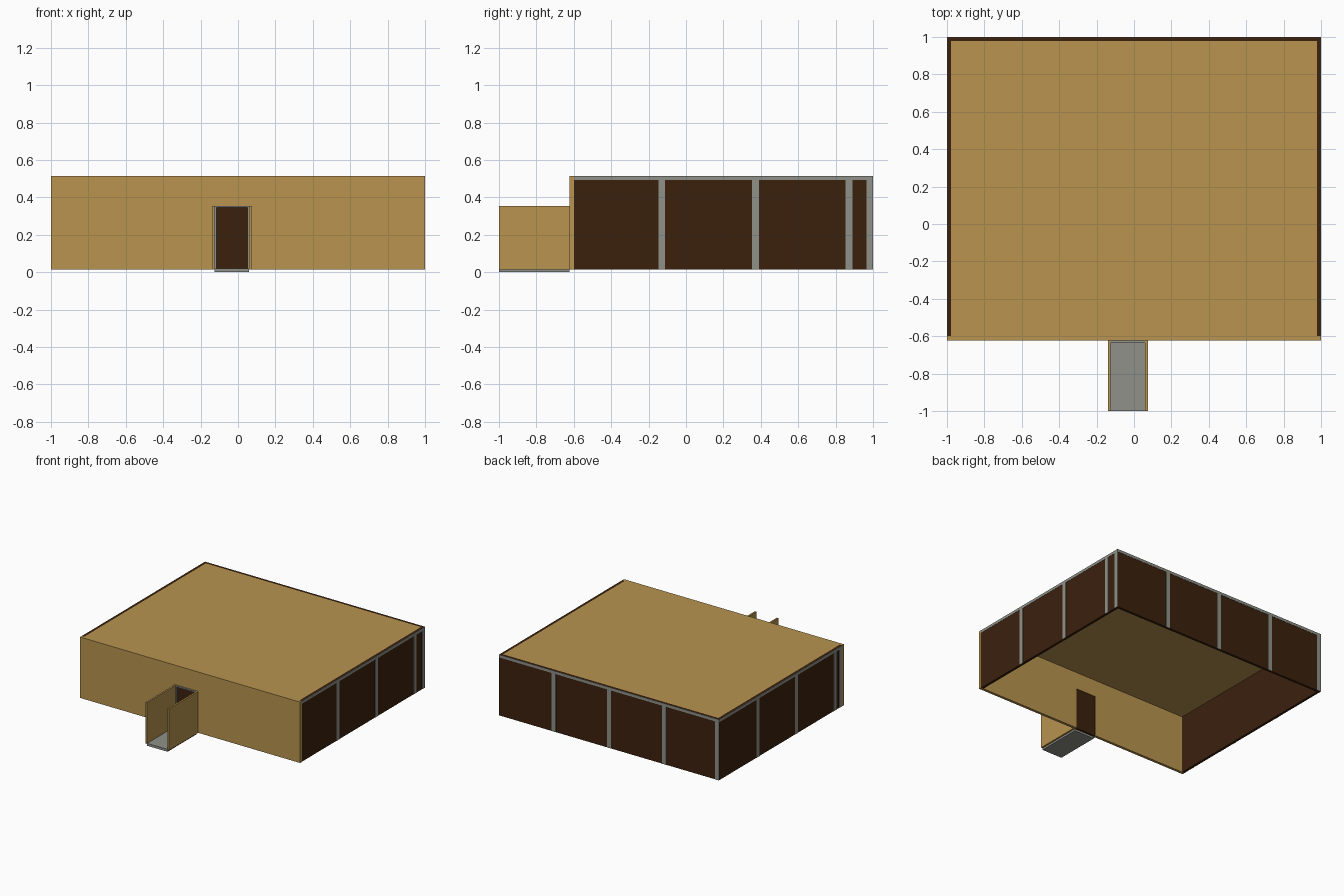
import bpy

if "Cube" in bpy.data.objects:
    bpy.data.objects.remove(bpy.data.objects["Cube"])


def material(name, rgb):
    m = bpy.data.materials.new(name)
    m.diffuse_color = (*rgb, 1.0)
    m.use_nodes = True
    m.node_tree.nodes["Principled BSDF"].inputs["Base Color"].default_value = m.diffuse_color
    return m


TAN = material("tan_wood", (0.479, 0.296, 0.078))
BROWN = material("dark_brown", (0.044, 0.015, 0.004))
GREY = material("grey_metal", (0.275, 0.285, 0.250))


def box(name, x, y, z, mat):
    """Box from (min, max) ranges on each axis."""
    bpy.ops.mesh.primitive_cube_add(size=1)
    o = bpy.context.object
    o.name = name
    for v in o.data.vertices:
        v.co = [r[0] if c < 0 else r[1] for c, r in zip(v.co, (x, y, z))]
    o.data.materials.append(mat)
    return o


BOT, TOP = 0.015, 0.515
FRONT, INNER = -0.622, -0.60      # front wall outer and inner faces
DL, DR, DTOP = -0.125, 0.06, 0.355  # doorway
SKIN = 0.002                      # thickness of the grey strips
T = 0.022                         # wall thickness

# Front wall around the doorway
box("front_wall_left", (-1, DL), (FRONT, INNER), (BOT, TOP), TAN)
box("front_wall_right", (DR, 1), (FRONT, INNER), (BOT, TOP), TAN)
box("front_wall_lintel", (DL, DR), (FRONT, INNER), (DTOP, TOP), TAN)

# Flat roof slab, sitting between the brown walls
box("roof", (-1 + T, 1 - T), (INNER, 1 - T), (TOP - 0.02, TOP), TAN)

# Brown walls
for side, s in (("left", -1), ("right", 1)):
    x = sorted((s * (1 - T), s * (1 - SKIN)))
    box(side + "_wall", x, (INNER, 1 - SKIN), (BOT, TOP), BROWN)
box("back_wall", (-1 + T, 1 - T), (1 - T, 1 - SKIN), (BOT, TOP), BROWN)

# Grey top rails and posts on the outside of the brown walls
RAIL = TOP - 0.023
HALF = 0.018
post_y = {"right": (-0.13, 0.372, 0.872, 1 - HALF),
          "left": (0.493, -0.007, -0.508, INNER + HALF)}
for side, s in (("left", -1), ("right", 1)):
    x = sorted((s * (1 - SKIN), s))
    box(side + "_rail", x, (INNER, 1), (RAIL, TOP), GREY)
    for y in post_y[side]:
        box(side + "_post", x, (y - HALF, y + HALF), (BOT, RAIL), GREY)
box("back_rail", (-1 + SKIN, 1 - SKIN), (1 - SKIN, 1), (RAIL, TOP), GREY)
for x in (0.503, 0.0, -0.502, -1 + SKIN + HALF):
    box("back_post", (x - HALF, x + HALF), (1 - SKIN, 1), (BOT, RAIL), GREY)

# Door panel with grey frame in front
F = 0.01
box("door_panel", (DL, DR), (-0.62, -0.606), (BOT, DTOP), BROWN)
box("door_frame_left", (DL, DL + F), (-0.635, -0.62), (0.02, DTOP), GREY)
box("door_frame_right", (DR - F, DR), (-0.635, -0.62), (0.02, DTOP), GREY)
box("door_frame_top", (DL + F, DR - F), (-0.635, -0.62), (DTOP - F, DTOP), GREY)

# Open porch: floor and two side walls
box("porch_floor", (DL, DR), (-1, FRONT), (0, 0.02), GREY)
box("porch_wall_left", (DL - 0.014, DL), (-1, FRONT), (BOT, DTOP), TAN)
box("porch_wall_right", (DR, DR + 0.014), (-1, FRONT), (BOT, DTOP), TAN)
